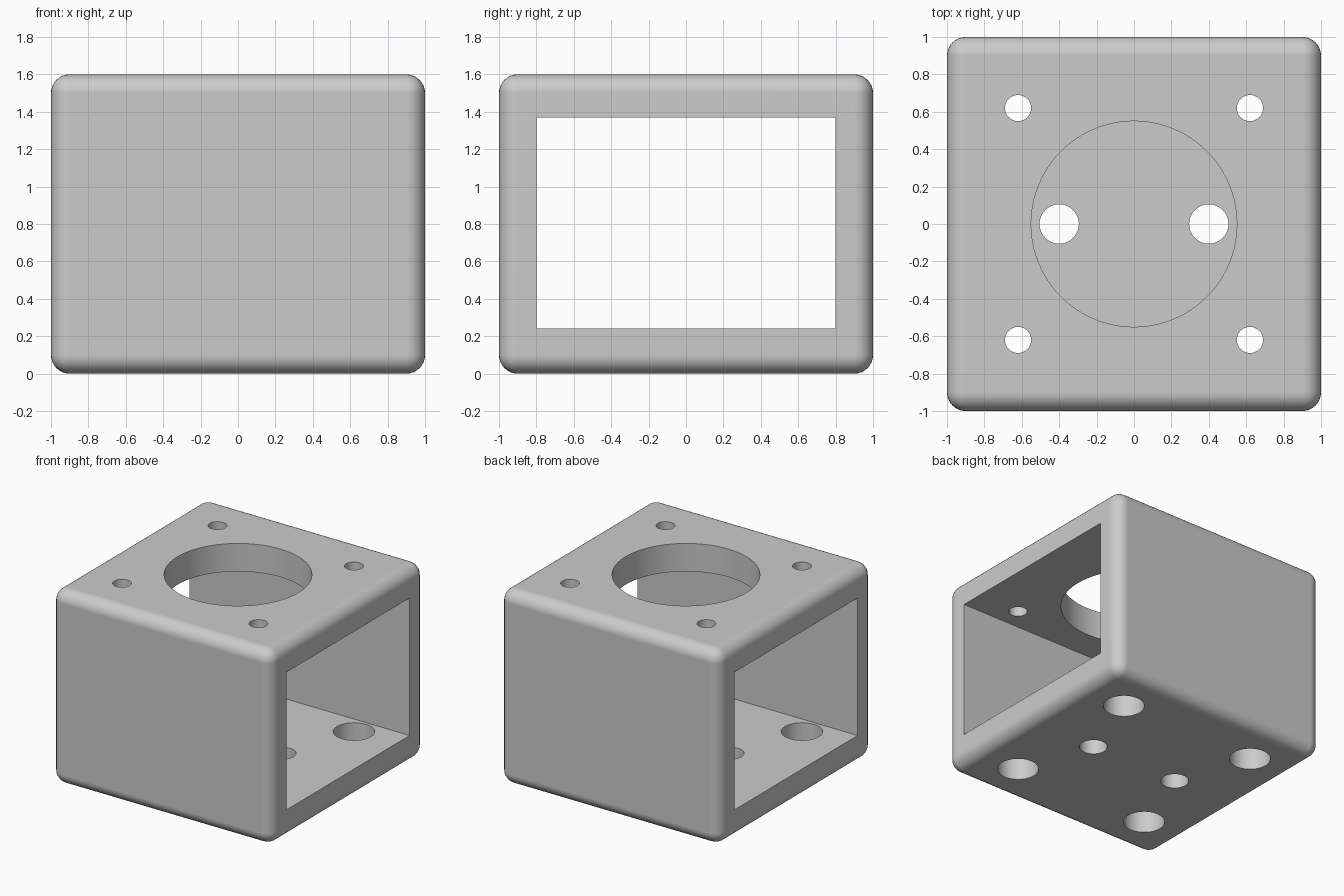
import bpy
import math

cube = bpy.data.objects.get("Cube")
if cube:
    bpy.data.objects.remove(cube, do_unlink=True)

HEIGHT = 1.6
BOTTOM, CEILING = 0.24, 1.37      # inner faces of the floor and top plates
HALF_GAP = 0.8                    # half width of the through opening
CORNER = 0.62                     # screw hole offset from the centre

grey = bpy.data.materials.new("plain grey")
grey.use_nodes = True
colour = (0.6, 0.6, 0.6, 1)
grey.diffuse_color = colour
grey.node_tree.nodes["Principled BSDF"].inputs["Base Color"].default_value = colour


def box(name, size, z):
    bpy.ops.mesh.primitive_cube_add(size=1, location=(0, 0, z))
    ob = bpy.context.object
    ob.name = name
    ob.scale = size
    bpy.ops.object.transform_apply(location=True, rotation=False, scale=True)
    ob.data.materials.append(grey)
    return ob


def drill(name, x, y, radius, z_low, z_high, sides=48):
    bpy.ops.mesh.primitive_cylinder_add(
        vertices=sides, radius=radius, depth=z_high - z_low,
        location=(x, y, (z_low + z_high) / 2))
    ob = bpy.context.object
    ob.name = name
    ob.data.materials.append(grey)
    return ob


# Rounded outer block
housing = box("housing", (2, 2, HEIGHT), HEIGHT / 2)
bevel = housing.modifiers.new("rounded edges", "BEVEL")
bevel.width = 0.1
bevel.segments = 8

# Opening from side to side
middle = (BOTTOM + CEILING) / 2
cutters = [box("opening_cutter", (3, 2 * HALF_GAP, CEILING - BOTTOM), middle)]

# Large bore in the top plate
cutters.append(drill("bore_cutter", 0, 0, 0.55, middle, HEIGHT + 0.2, 96))

# Corner screw holes: narrow in the top plate, wide in the floor
for x in (-CORNER, CORNER):
    for y in (-CORNER, CORNER):
        cutters.append(drill("top_hole_cutter", x, y, 0.07, middle, HEIGHT + 0.2))
        cutters.append(drill("floor_hole_cutter", x, y, 0.155, -0.2, middle))

# Pair of holes in the floor under the bore
for x in (-0.4, 0.4):
    cutters.append(drill("centre_hole_cutter", x, 0, 0.105, -0.2, middle))

for cutter in cutters:
    cutter.hide_render = True
    cut = housing.modifiers.new(cutter.name, "BOOLEAN")
    cut.operation = "DIFFERENCE"
    cut.solver = "EXACT"
    cut.object = cutter

# Bake the cuts and drop the cutters
bpy.ops.object.select_all(action="DESELECT")
housing.select_set(True)
bpy.context.view_layer.objects.active = housing
for name in [m.name for m in housing.modifiers]:
    bpy.ops.object.modifier_apply(modifier=name)
for cutter in cutters:
    bpy.data.objects.remove(cutter, do_unlink=True)

# Smooth rounds and bores, keep hole rims crisp and plates flat
bpy.ops.object.shade_smooth_by_angle(angle=math.radians(30))
flat = housing.modifiers.new("flat plates", "WEIGHTED_NORMAL")
flat.keep_sharp = True
